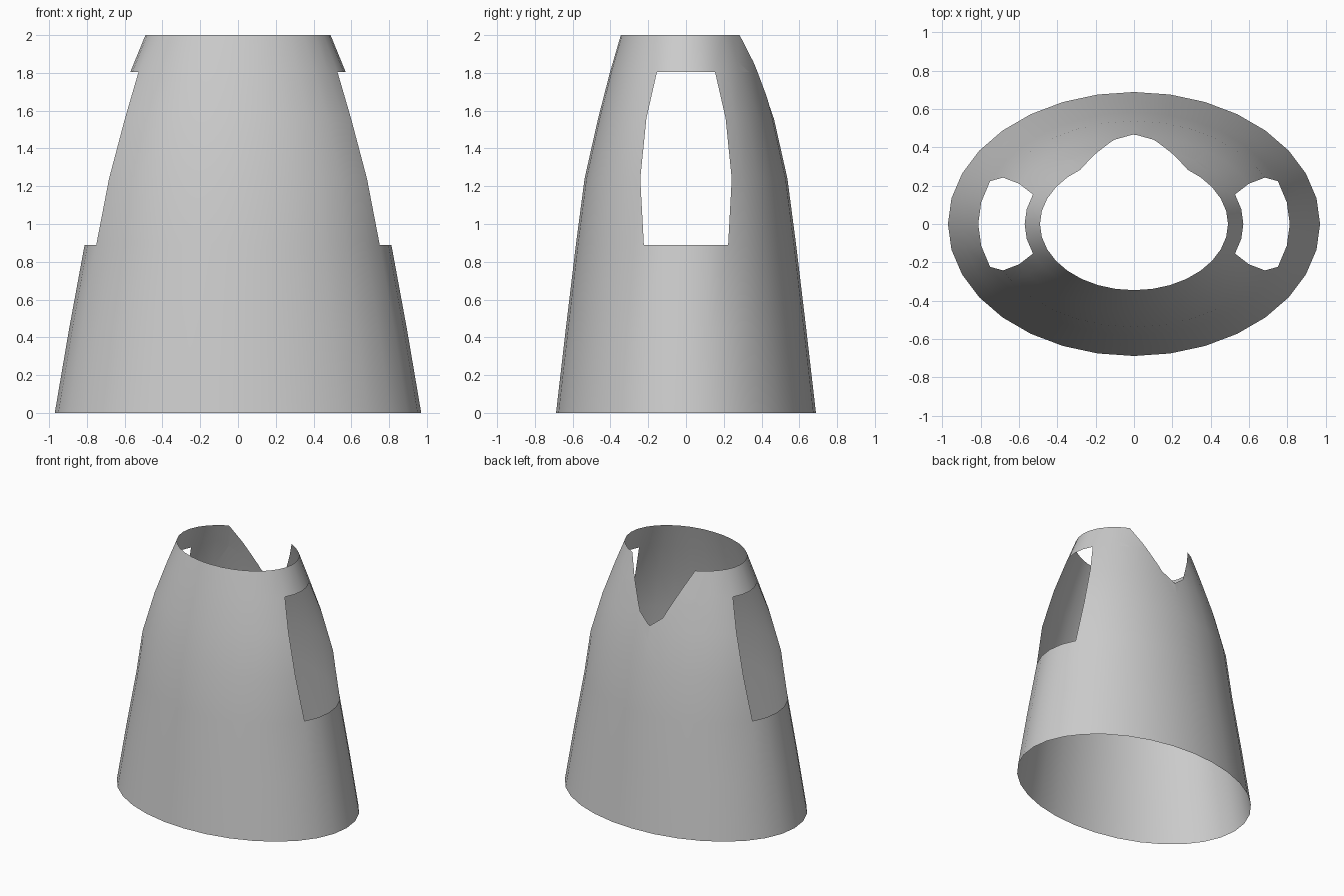
import bpy, bmesh
from math import sin, cos, pi, radians
from mathutils import Vector

if "Cube" in bpy.data.objects:
    bpy.data.objects.remove(bpy.data.objects["Cube"])

SEG = 32
# rows: height, half width (x), half depth (y)
ROWS = [(0, .97, .688), (.44, .895, .637), (.89, .812, .583), (1.24, .765, .537),
        (1.56, .67, .465), (1.805, .57, .402), (2, .49, .345)]

bm = bmesh.new()

# elliptical tapered shell; armhole edges bulge in the two middle rows
rings = []
for r, (z, a, b) in enumerate(ROWS):
    ring = []
    for i in range(SEG):
        t = 2 * pi * i / SEG
        if r in (3, 4) and i in (2, 14, 18, 30):
            d = radians(4.3)
            t += d if i in (2, 18) else -d
        ring.append(bm.verts.new((a * cos(t), b * sin(t), z)))
    rings.append(ring)

# skin the rows, leaving out the armhole faces on both sides
for r in range(len(ROWS) - 1):
    for i in range(SEG):
        if r in (2, 3, 4) and i in (0, 1, 14, 15, 16, 17, 30, 31):
            continue
        j = (i + 1) % SEG
        bm.faces.new((rings[r][i], rings[r][j], rings[r + 1][j], rings[r + 1][i]))

# V neckline cut into the back (+y): score along the outline, then remove the inside
V = [(0, 1.55), (.1, 1.63), (.28, 2)]


def v_height(x):
    (x0, z0), (x1, z1), (x2, z2) = V
    x = abs(x)
    if x < x1:
        return z0 + (z1 - z0) * (x - x0) / (x1 - x0)
    return z1 + (z2 - z1) * (x - x1) / (x2 - x1)


for side in (1, -1):
    for (xa, za), (xb, zb) in zip(V, V[1:]):
        faces = [f for f in bm.faces
                 if f.calc_center_median().y > 0 and f.calc_center_median().z > 1.4
                 and -.01 < f.calc_center_median().x * side < .36]
        geom = set(faces)
        for f in faces:
            geom.update(f.edges)
            geom.update(f.verts)
        bmesh.ops.bisect_plane(bm, geom=list(geom), dist=1e-4,
                               plane_co=Vector((xa * side, 0, za)),
                               plane_no=Vector(((zb - za) * side, 0, xa - xb)))
inside = []
for f in bm.faces:
    c = f.calc_center_median()
    if c.y > 0 and c.z > v_height(c.x) + 1e-4:
        inside.append(f)
bmesh.ops.delete(bm, geom=inside, context='FACES')

mesh = bpy.data.meshes.new("sleeveless_body")
bm.to_mesh(mesh)
bm.free()
body = bpy.data.objects.new("sleeveless_body", mesh)
bpy.context.collection.objects.link(body)
bpy.context.view_layer.objects.active = body
body.select_set(True)
bpy.ops.object.shade_smooth_by_angle(angle=radians(40))
